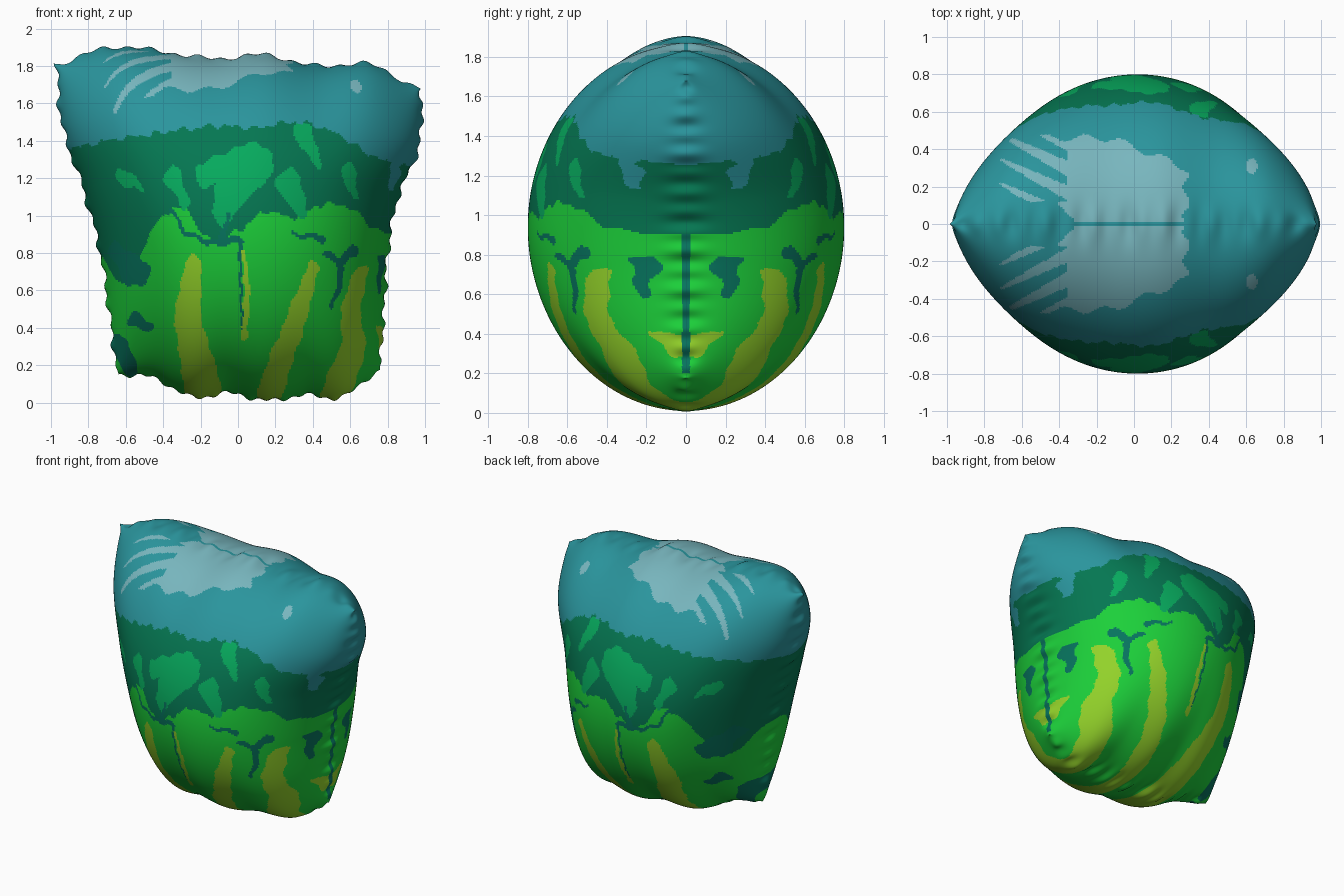
import bpy
import bmesh
from math import sin, cos, pi, hypot
from mathutils import Vector

if "Cube" in bpy.data.objects:
    bpy.data.objects.remove(bpy.data.objects["Cube"], do_unlink=True)

SEGMENTS = 230
DEPTH = 0.8

# Colours as display values
PALETTE = {
    "teal": (42, 149, 157),
    "pale_teal": (120, 182, 190),
    "dark_green": (4, 119, 82),
    "mid_green": (6, 171, 94),
    "bright_green": (28, 208, 58),
    "lime": (148, 212, 42),
    "deep_teal": (6, 116, 94),
}
INDEX = {name: i for i, name in enumerate(PALETTE)}

# Outline of the cushion, evenly spaced, in hundredths
LEFT_EDGE = (-65, -69, -74, -83, -94, -97)
RIGHT_EDGE = (76, 78, 80, 85, 97, 98)
TOP_EDGE = (181, 190, 188, 184, 186, 180, 181, 168)
BOTTOM_EDGE = (15, 13, 3, 5, 1, 4, 3, 17)

# Heights of the colour bands from right to left flank
TEAL_LIMIT = (136, 140, 143, 146, 148, 147, 150, 145, 133, 126)
GREEN_LIMIT = (88, 80, 64, 94, 104, 87, 92, 102, 99, 106, 104, 92, 90)

# Painted strokes: colour, radius, then the path
STROKES = (
    ("mid_green", 12, ((-8, 100), (-4, 112), (7, 127))),
    ("mid_green", 7, ((6, 136), (-16, 122))),
    ("mid_green", 7, ((34, 102), (27, 118))),
    ("mid_green", 5, ((43, 128), (34, 145))),
    ("mid_green", 4, ((62, 110), (59, 124))),
    ("mid_green", 4, ((-52, 115), (-62, 121))),
    ("mid_green", 5, ((-28, 106), (-35, 121))),
    ("lime", 10, ((-24, 74), (-27, 45), (-18, 4))),
    ("lime", 2, ((3, 82), (5, 60), (3, 36))),
    ("lime", 7, ((40, 72), (33, 50), (17, 6))),
    ("lime", 8, ((66, 70), (60, 50), (62, 30), (52, 4))),
    ("lime", 2, ((77, 28), (76, 40))),
    ("deep_teal", 2, ((-36, 103), (-28, 91), (-14, 85), (1, 87))),
    ("deep_teal", 2, ((-5, 101), (-9, 86))),
    ("deep_teal", 1, ((2, 40), (1, 87))),
    ("deep_teal", 2, ((30, 90), (45, 88))),
    ("deep_teal", 3, ((47, 80), (54, 75), (62, 81))),
    ("deep_teal", 2, ((50, 50), (55, 66), (54, 75))),
    ("deep_teal", 2, ((75, 60), (77, 78))),
    ("deep_teal", 4, ((-46, 40), (-55, 44))),
    ("deep_teal", 6, ((-56, 16), (-64, 30))),
    ("deep_teal", 8, ((-66, 82), (-55, 70))),
    ("teal", 3, ((82, 114), (84, 124))),
)


def linear(value):
    return ((value / 255 + 0.055) / 1.055) ** 2.4


def make_material(name, colour):
    material = bpy.data.materials.new(name)
    rgba = [linear(channel) for channel in colour] + [1]
    material.use_nodes = True
    material.diffuse_color = rgba
    shader = material.node_tree.nodes["Principled BSDF"]
    shader.inputs["Base Color"].default_value = rgba
    shader.inputs["Roughness"].default_value = 0.7
    return material


def profile(values, t):
    """Smooth curve through evenly spaced values."""
    last = len(values) - 1
    place = min(max(t, 0), 1) * last
    i = min(int(place), last - 1)
    f = place - i
    start, end = values[i], values[i + 1]
    slope_in = (end - values[max(i - 1, 0)]) / 2
    slope_out = (values[min(i + 2, last)] - start) / 2
    rise = end - start
    cubic = slope_in + slope_out - 2 * rise
    square = 3 * rise - 2 * slope_in - slope_out
    return (((cubic * f + square) * f + slope_in) * f + start) / 100


def ripple(t, phase):
    """Small uneven crinkles along the seam."""
    return 0.008 * (sin(t * 41 + phase) + sin(t * 97 + phase * 2))


def place_on_cushion(grid_x, grid_y):
    """Map a square grid point onto one bulging half of the cushion."""
    a, b = grid_x * pi / 2, grid_y * pi / 2
    u, v = (sin(a) + 1) / 2, (sin(b) + 1) / 2
    side, end = abs(sin(a)) ** 120, abs(sin(b)) ** 120
    left = profile(LEFT_EDGE, v) + ripple(v, 1) * side
    right = profile(RIGHT_EDGE, v) + ripple(v, 2) * side
    low = profile(BOTTOM_EDGE, u) + ripple(u, 3) * end
    high = profile(TOP_EDGE, u) + ripple(u, 4) * end
    bulge = max(cos(a) * cos(b), 0) * DEPTH
    return Vector((left + (right - left) * u, -bulge, low + (high - low) * v))


def inside_stroke(point, radius, path):
    """True within a round-ended stroke that widens along its path."""
    pieces = len(path) - 1
    for i in range(pieces):
        start, end = Vector(path[i]), Vector(path[i + 1])
        along = end - start
        t = min(max((point - start).dot(along) / along.length_squared, 0), 1)
        reach = radius * (0.45 + 0.55 * (i + t) / pieces)
        if (point - start - along * t).length < reach:
            return True
    return False


def in_sheen(x, away):
    """Pale crown patch with slanted fingers, and a small fleck."""
    if hypot(x - 0.63, (away - 0.31) / 1.4) < 0.03:
        return True
    finger = max(0, 0.25 + 0.75 * sin((away + x / 2) * 48 + 8.4))
    left = -0.36 - 0.36 * finger if away > 0.12 else -0.3 - away
    right = 0.28 - 0.02 * sin(away * 40)
    far = min(0.46, 0.41 - 0.4 * x) - 0.02 * sin(x * 30)
    return left < x < right and 0.015 < away < far


def colour_at(point):
    x, z, away = point.x, point.z, -point.y
    across = (x + 0.9) / 1.8
    edge = z + 0.008 * (sin(x * 47) + sin(x * 83 + z * 20))
    if edge > profile(TEAL_LIMIT, across):
        return "pale_teal" if z > 1.55 and in_sheen(x, away) else "teal"
    # Seam line down the left flank
    if x > 0.6 and away < 0.02 and 0.2 < z < 0.9:
        return "deep_teal"
    brush = Vector((x * 100 + sin(z * 50) / 2, z * 100 + sin(x * 60)))
    for name, radius, path in reversed(STROKES):
        if inside_stroke(brush, radius, path):
            return name
    return "bright_green" if edge < profile(GREEN_LIMIT, across) else "dark_green"


# Cushion body: front half, mirrored to the back
bm = bmesh.new()
bmesh.ops.create_grid(bm, x_segments=SEGMENTS, y_segments=SEGMENTS, size=1)
for vert in bm.verts:
    vert.co = place_on_cushion(vert.co.x, vert.co.y)
for face in bm.faces:
    face.smooth = True
    face.material_index = INDEX[colour_at(face.calc_center_median())]

mesh = bpy.data.meshes.new("cushion_body")
bm.to_mesh(mesh)
bm.free()
for name, colour in PALETTE.items():
    mesh.materials.append(make_material(name, colour))
cushion = bpy.data.objects.new("cushion_body", mesh)
bpy.context.collection.objects.link(cushion)
mirror = cushion.modifiers.new("front_to_back", "MIRROR")
mirror.use_axis = (False, True, False)
mirror.merge_threshold = 0.0005
